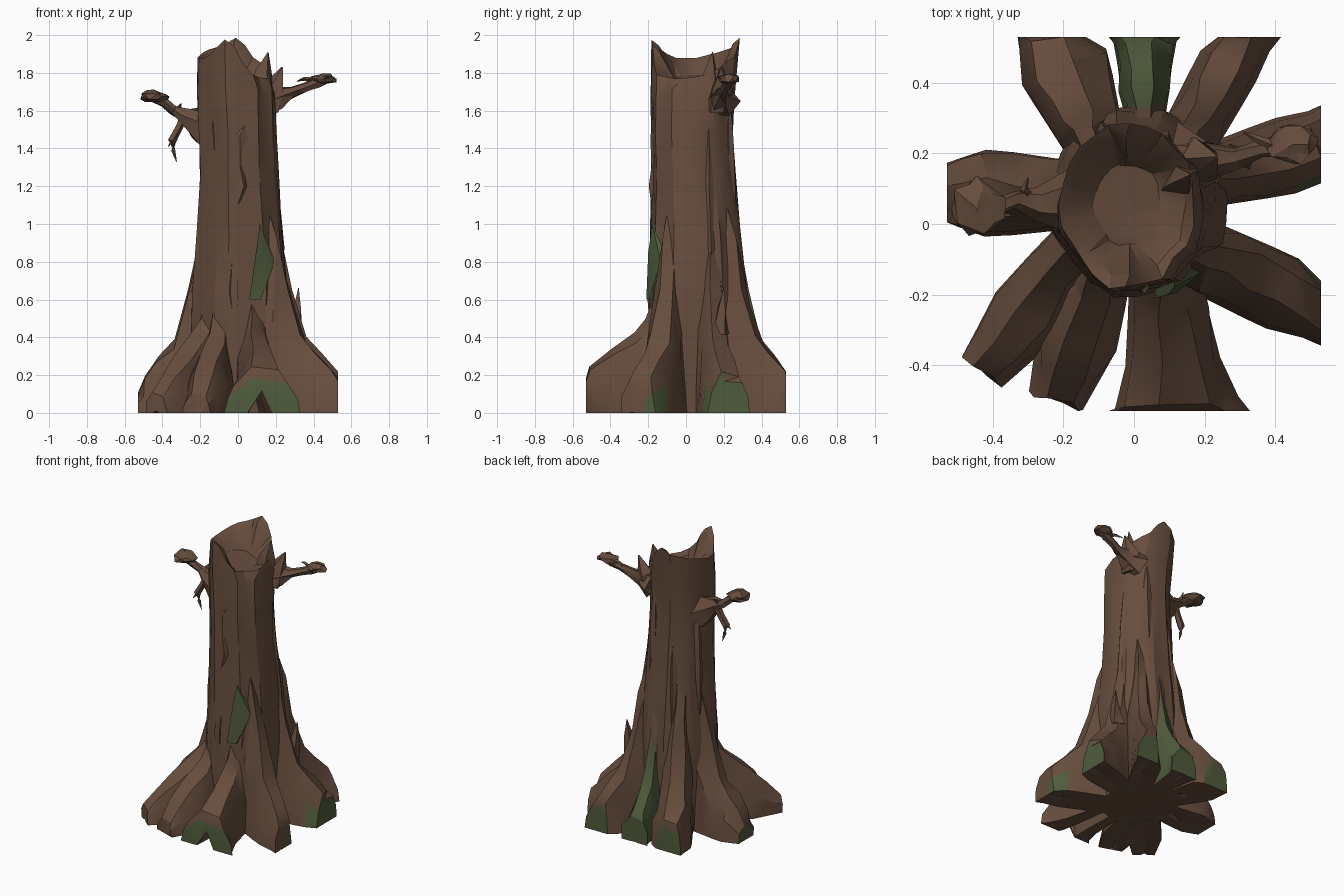
import bpy, bmesh, math, random
from mathutils import Vector

if "Cube" in bpy.data.objects:
    bpy.data.objects.remove(bpy.data.objects["Cube"])

random.seed(7)
LIM = 0.53


def material(name, rgb):
    m = bpy.data.materials.new(name)
    m.diffuse_color = (*rgb, 1)
    m.use_nodes = True
    m.node_tree.nodes["Principled BSDF"].inputs["Base Color"].default_value = m.diffuse_color
    return m


BARK = material("brown bark", (0.135, 0.075, 0.048))
MOSS = material("green moss", (0.078, 0.105, 0.045))


def jit(a):
    return random.uniform(-a, a)


def loft(name, rings, green=lambda ring, side: False, cap_green=False, angle=28):
    """Skin a list of equal-sized closed rings and cap both ends; clipped tips may be mossy."""
    bm = bmesh.new()
    vs = [[bm.verts.new(p) for p in r] for r in rings]
    n = len(vs[0])
    for i in range(len(vs) - 1):
        for k in range(n):
            f = bm.faces.new((vs[i][k], vs[i][(k + 1) % n], vs[i + 1][(k + 1) % n], vs[i + 1][k]))
            f.material_index = int(green(i, k))
    bm.faces.new(vs[0][::-1])
    bm.faces.new(vs[-1]).material_index = int(cap_green)
    bmesh.ops.triangulate(bm, faces=bm.faces[:])
    for f in bm.faces:
        if cap_green and any(all(abs(v.co[a]) > LIM - .001 for v in f.verts) for a in (0, 1)):
            f.material_index = 1
    bmesh.ops.recalc_face_normals(bm, faces=bm.faces[:])
    return finish(name, bm, angle)


def finish(name, bm, angle=28):
    me = bpy.data.meshes.new(name)
    bm.to_mesh(me)
    bm.free()
    me.materials.append(BARK)
    me.materials.append(MOSS)
    ob = bpy.data.objects.new(name, me)
    bpy.context.collection.objects.link(ob)
    bpy.ops.object.select_all(action='DESELECT')
    ob.select_set(True)
    bpy.context.view_layer.objects.active = ob
    bpy.ops.object.shade_smooth_by_angle(angle=math.radians(angle))
    return ob


def lerp_table(table, x):
    for (x0, y0), (x1, y1) in zip(table, table[1:]):
        if x <= x1:
            return y0 + (y1 - y0) * (x - x0) / (x1 - x0)
    return table[-1][1]


# trunk: jittered ridged rings, broken rim, hollow top
N = 24
ridge = [random.uniform(0.93, 1.03) for _ in range(N)]
levels = [  # z, x min, x max, y min, y max
    (0, -.22, .25, -.19, .33), (.4, -.25, .27, -.2, .34), (.65, -.245, .27, -.195, .33),
    (.95, -.215, .24, -.185, .30), (1.25, -.205, .22, -.18, .265),
    (1.5, -.205, .21, -.18, .25), (1.70, -.215, .205, -.18, .27)]
rim = [(0, 1.78), (20, 1.80), (45, 1.86), (65, 1.89), (84, 2.0), (105, 1.95), (140, 1.92), (180, 1.88),
       (215, 1.88), (240, 1.93), (258, 1.985), (275, 1.93), (290, 1.8), (322, 1.77), (340, 1.77), (360, 1.78)]


def trunk_ring(x0, x1, y0, y1, zf, scale=1.0, wob=0.006):
    pts = []
    for k in range(N):
        a = 2 * math.pi * k / N
        r = ridge[k] * scale
        pts.append(Vector(((x0 + x1) / 2 + (x1 - x0) / 2 * r * math.cos(a) + jit(wob),
                           (y0 + y1) / 2 + (y1 - y0) / 2 * r * math.sin(a) + jit(wob),
                           zf(math.degrees(a)))))
    return pts


rings = [trunk_ring(*l[1:], lambda a, z=l[0]: z + (jit(.03) if z else 0), 1.02) for l in levels]
top = (-.215, .18, -.18, .295)
rings.append(trunk_ring(*top, lambda a: lerp_table(rim, a)))
rings.append(trunk_ring(*top, lambda a: lerp_table(rim, a) - 0.03, 0.84))
rings.append(trunk_ring(*top, lambda a: 1.76 - 0.03 * math.cos(math.radians(a)), 0.5))
loft("trunk", rings, angle=25)

# buttress roots: height falls from the trunk to a clipped tip
STEEP = [(0, 1.2), (.18, .92), (.29, .65), (.45, .41), (.62, .32), (.82, .22), (1, .17)]
LEFT = [(0, 1.2), (.18, .92), (.29, .65), (.45, .39), (.62, .3), (.78, .2), (.86, .11), (1, .03)]
LOW = [(0, .75), (.16, .62), (.25, .5), (.36, .42), (.62, .34), (.85, .25), (1, .18)]
TOE = [(0, .75), (.16, .62), (.25, .5), (.36, .42), (.62, .31), (.85, .2), (1, .1)]


def root(name, start, end, widths, heights, notch=.02, green=lambda i, k: False, cap=False):
    s, e = Vector(start), Vector(end)
    d = (e - s).normalized()
    side = Vector((-d.y, d.x))
    rs = []
    for t, h in heights:
        w = lerp_table([(0, widths[0]), (.6, widths[1]), (1, widths[2])], t)
        c = s.lerp(e, t)
        up = .45 if t < .4 else .6
        prof = [(1, 0), (.93, .45), (up, .88), (-up * .5, 1), (-.9, .52), (-1.02, 0),
                (-.4, 0), (-.08, notch * min(1, t * 1.5)), (.25, 0)]
        ring = []
        for u, v in prof:
            j = 0 if v == 0 else .013
            p = c + side * (u * w + jit(j)) + d * jit(j)
            ring.append((max(-LIM, min(LIM, p.x)), max(-LIM, min(LIM, p.y)), max(0, v * h + jit(j) * .8)))
        rs.append(ring)
    loft(name, rs, green, cap)


root("root_back_left", (-.1, .2), (-.26, .6), (.08, .13, .075), STEEP, cap=True)
root("root_back", (.03, .23), (.03, .58), (.05, .075, .1), STEEP, green=lambda i, k: i > 1 and k < 5, cap=True)
root("root_back_right", (.13, .2), (.35, .6), (.08, .09, .075), STEEP, cap=True)
root("root_right", (.15, .12), (.6, .24), (.08, .11, .1), STEEP, cap=True,
     green=lambda i, k: i > 3 and k == 4)
root("root_front_right", (.13, -.06), (.6, -.28), (.1, .11, .07), STEEP,
     green=lambda i, k: i > 3 and k == 0)
root("root_front", (.08, -.08), (.13, -.58), (.09, .13, .2), LOW, notch=.6, cap=True)
root("root_front_left_outer", (-.1, 0), (-.43, -.42), (.08, .11, .07), TOE)
root("root_front_left_inner", (-.07, -.06), (-.22, -.5), (.08, .115, .08), TOE)
root("root_left", (-.13, .08), (-.6, .09), (.09, .125, .06), LEFT, cap=True)


# tapering limbs, splinters and bark ridges
def limb(name, path, n=6, wob=.25):
    """path: (x, y, z, radius) points."""
    rs = []
    for i, p in enumerate(path):
        a, b = path[max(0, i - 1)], path[min(len(path) - 1, i + 1)]
        q = (Vector(b[:3]) - Vector(a[:3])).to_track_quat('Z', 'Y')
        ring = []
        for k in range(n):
            t = 2 * math.pi * k / n
            r = p[3] * (1 + jit(wob))
            ring.append(Vector(p[:3]) + q @ Vector((r * math.cos(t), r * math.sin(t), 0)))
        rs.append(ring)
    return loft(name, rs)


def clump(name, centre, size):
    bm = bmesh.new()
    bmesh.ops.create_icosphere(bm, subdivisions=2, radius=1)
    for v in bm.verts:
        f = 1 + jit(.22)
        v.co = Vector([c + s * x * f for c, s, x in zip(centre, size, v.co)])
    finish(name, bm, 20)


limb("left_branch", [(-.14, .06, 1.51, .12), (-.21, .06, 1.54, .085), (-.28, .06, 1.57, .045),
                     (-.34, .07, 1.60, .026), (-.39, .05, 1.645, .024), (-.45, .05, 1.67, .03)])
clump("left_branch_clump", (-.445, .045, 1.675), (.075, .085, .032))
limb("left_twig", [(-.28, .06, 1.57, .025), (-.31, .06, 1.51, .024), (-.35, .05, 1.44, .022),
                   (-.34, .055, 1.39, .012), (-.325, .06, 1.33, .002)], 5)
limb("left_twig_spur", [(-.33, .05, 1.47, .015), (-.37, .03, 1.41, .002)], 4)
limb("left_upper_spur", [(-.29, .06, 1.58, .02), (-.31, .1, 1.62, .012), (-.30, .13, 1.64, .002)], 4)

limb("right_branch", [(.13, .18, 1.65, .09), (.21, .185, 1.67, .06), (.29, .19, 1.70, .032),
                      (.36, .21, 1.725, .024), (.42, .22, 1.75, .028), (.47, .23, 1.765, .025)])
clump("right_branch_clump", (.45, .225, 1.768), (.07, .055, .028))
limb("right_twig", [(.4, .22, 1.76, .016), (.35, .24, 1.77, .011), (.31, .26, 1.755, .002)], 4)
limb("right_stub", [(.16, .17, 1.6, .06), (.19, .18, 1.72, .055), (.235, .19, 1.83, .004)], 5)
limb("right_splinter", [(.30, .18, .42, .05), (.315, .19, .55, .03), (.32, .2, .66, .002)], 4)
limb("rim_splinter", [(.12, .12, 1.66, .065), (.135, .13, 1.8, .045), (.16, .14, 1.91, .002)], 4)

# mossy plate on the front of the trunk
moss = [(.115, -.178, 1.0), (.195, -.135, .8), (.12, -.195, .6), (.06, -.21, .6), (.095, -.2, .85)]
loft("moss_patch", [[(x, y + .08, z) for x, y, z in moss], moss], lambda i, k: True, True)
limb("bark_chunk", [(.06, -.15, 1.56, .01), (.01, -.145, 1.47, .055), (0, -.15, 1.3, .04),
                    (.01, -.155, 1.2, .045), (-.02, -.16, 1.05, .02)], 5)

# long bark ridges around the trunk
for i, (deg, lo, hi) in enumerate([(20, .6, 1.5), (65, .7, 1.75), (115, .5, 1.4), (160, .8, 1.7),
                                   (200, .6, 1.45), (235, .9, 1.8), (265, .4, 1.2), (320, 1.0, 1.7)]):
    a = math.radians(deg)
    path = []
    for t, r in ((0, .004), (.3, .03), (.7, .028), (1, .004)):
        z = lo + (hi - lo) * t
        rad = lerp_table([(0, .24), (.65, .228), (.95, .205), (1.25, .185), (2, .18)], z)
        path.append((.005 + rad * math.cos(a) + jit(.01), .055 + rad * 1.03 * math.sin(a), z, r))
    limb(f"bark_ridge_{i + 1}", path, 5)
